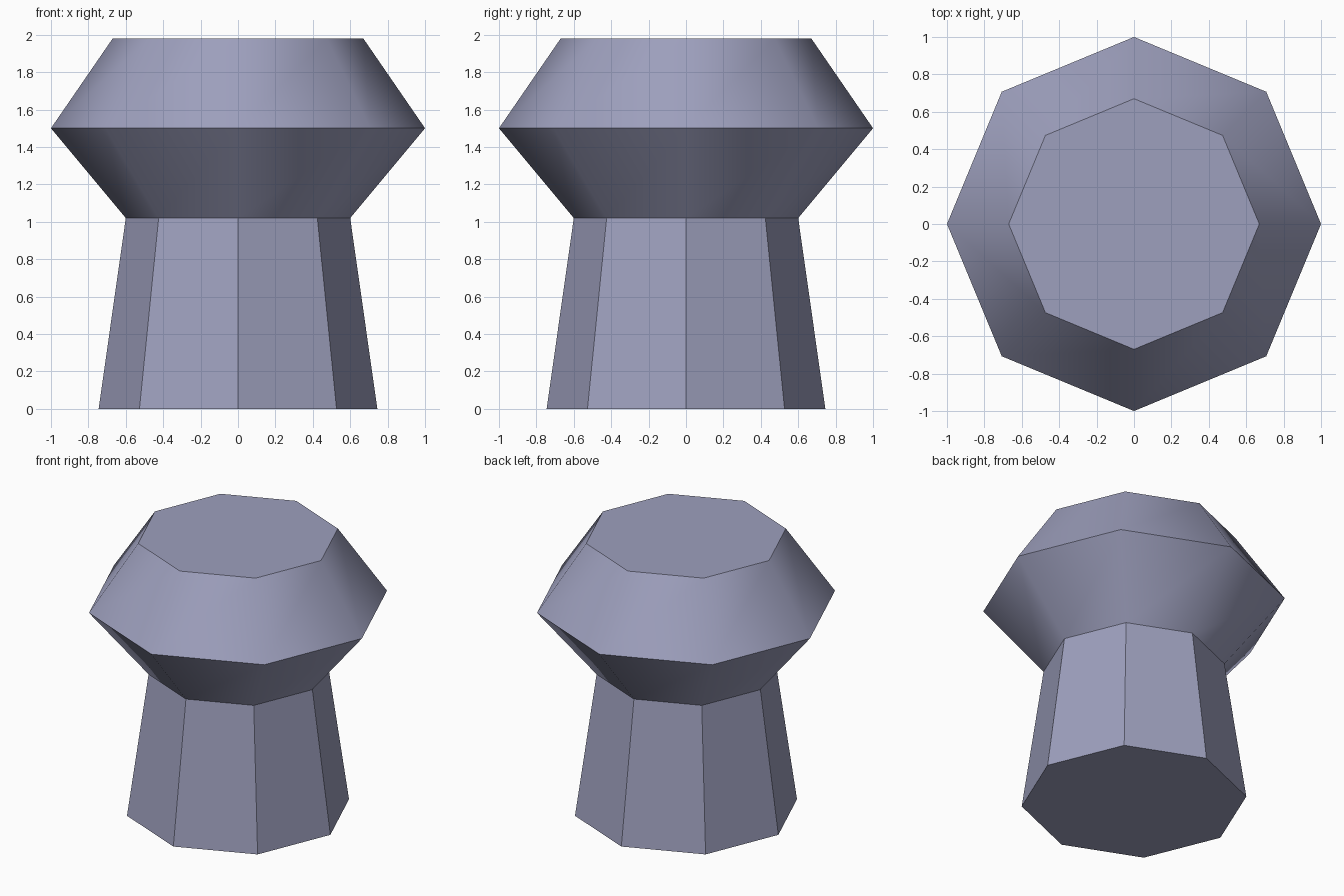
import bpy, bmesh, math

if "Cube" in bpy.data.objects:
    bpy.data.objects.remove(bpy.data.objects["Cube"])

SIDES = 8

paint = bpy.data.materials.new("blue_grey")
paint.diffuse_color = (0.34, 0.35, 0.51, 1.0)
paint.use_nodes = True
paint.node_tree.nodes["Principled BSDF"].inputs["Base Color"].default_value = paint.diffuse_color


def lathe(name, profile, close_bottom=False, close_top=False):
    """Octagonal turned part from (radius, height) pairs, bottom to top."""
    bm = bmesh.new()
    rings = []
    for r, z in profile:
        rings.append([bm.verts.new((r * math.cos(math.tau * i / SIDES),
                                    r * math.sin(math.tau * i / SIDES), z))
                      for i in range(SIDES)])
    for low, high in zip(rings, rings[1:]):
        for i in range(SIDES):
            j = (i + 1) % SIDES
            bm.faces.new((low[i], low[j], high[j], high[i]))
    if close_bottom:
        bm.faces.new(rings[0][::-1])
    if close_top:
        bm.faces.new(rings[-1])
    mesh = bpy.data.meshes.new(name)
    bm.to_mesh(mesh)
    bm.free()
    mesh.materials.append(paint)
    obj = bpy.data.objects.new(name, mesh)
    bpy.context.collection.objects.link(obj)
    return obj


# Tapered, flat-faced stem
lathe("stem", [(0.745, 0.0), (0.60, 1.02)], close_bottom=True)

# Flared cap: each sloping band is smooth, its rims stay sharp
cap = lathe("cap", [(0.60, 1.02), (1.0, 1.50), (0.67, 1.98)], close_top=True)
bpy.ops.object.select_all(action='DESELECT')
cap.select_set(True)
bpy.context.view_layer.objects.active = cap
bpy.ops.object.shade_smooth_by_angle(angle=math.radians(42))
